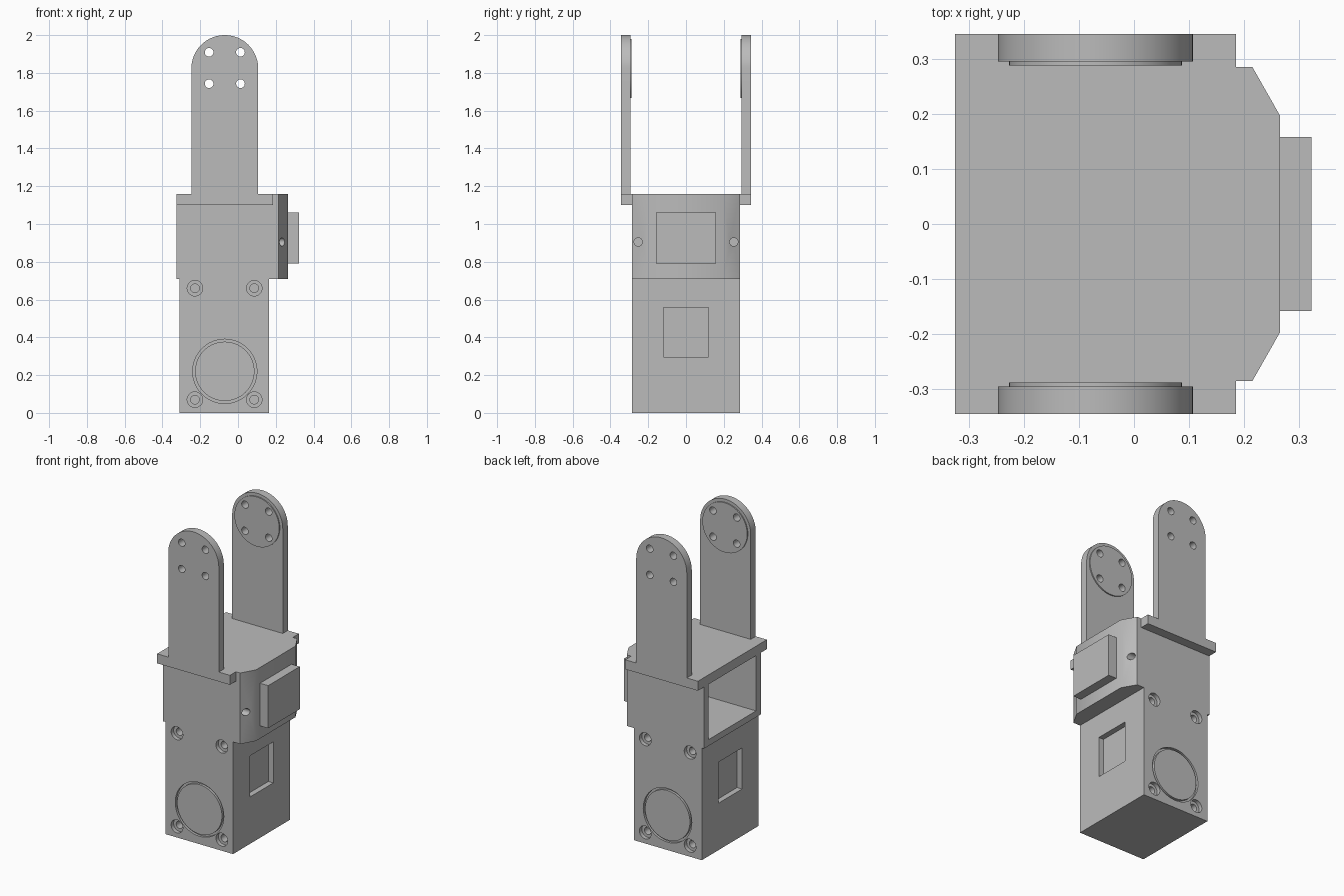
import bpy, bmesh, math
from mathutils import Matrix, Vector

old = bpy.data.objects.get("Cube")
if old:
    bpy.data.objects.remove(old, do_unlink=True)

grey = bpy.data.materials.new("plain_grey")
grey.use_nodes = True
grey.diffuse_color = (0.5, 0.5, 0.5, 1)
grey.node_tree.nodes["Principled BSDF"].inputs["Base Color"].default_value = (0.5, 0.5, 0.5, 1)


def finish(name, bm):
    bmesh.ops.recalc_face_normals(bm, faces=bm.faces)
    mesh = bpy.data.meshes.new(name)
    bm.to_mesh(mesh)
    bm.free()
    mesh.materials.append(grey)
    obj = bpy.data.objects.new(name, mesh)
    bpy.context.collection.objects.link(obj)
    return obj


def box(name, x, y, z):
    bm = bmesh.new()
    lo, hi = Vector((x[0], y[0], z[0])), Vector((x[1], y[1], z[1]))
    bmesh.ops.create_cube(bm, size=1, matrix=Matrix.Translation((lo + hi) / 2)
                          @ Matrix.Diagonal((*(hi - lo), 1)))
    return finish(name, bm)


def rod(name, centre, radius, length, axis="Y", sides=48):
    """Cylinder centred on a point, along the X or Y axis."""
    turn = Matrix.Rotation(math.pi / 2, 4, "X" if axis == "Y" else "Y")
    bm = bmesh.new()
    bmesh.ops.create_cone(bm, cap_ends=True, segments=sides, radius1=radius, radius2=radius,
                          depth=length, matrix=Matrix.Translation(centre) @ turn)
    return finish(name, bm)


def prism(name, points, offset):
    bm = bmesh.new()
    face = bm.faces.new([bm.verts.new(p) for p in points])
    ext = bmesh.ops.extrude_face_region(bm, geom=[face])["geom"]
    bmesh.ops.translate(bm, vec=offset, verts=[v for v in ext if isinstance(v, bmesh.types.BMVert)])
    return finish(name, bm)


def activate(obj):
    bpy.ops.object.select_all(action="DESELECT")
    obj.select_set(True)
    bpy.context.view_layer.objects.active = obj


def cut(obj, cutters):
    activate(obj)
    for c in cutters:
        mod = obj.modifiers.new("cut", "BOOLEAN")
        mod.operation, mod.solver, mod.object = "DIFFERENCE", "EXACT", c
        bpy.ops.object.modifier_apply(modifier=mod.name)
        bpy.data.objects.remove(c, do_unlink=True)


def smooth(obj):
    activate(obj)
    bpy.ops.object.shade_smooth_by_angle(angle=math.radians(30))


W = 0.285     # half depth of the housing
MID = -0.07   # x of the shaft axis

# Lower housing with side pockets, shaft ring and counterbored screw holes
lower = box("lower_housing", (-0.31, 0.165), (-W, W), (0, 0.71))
cutters = [box("pocket_cutter", x, (-0.118, 0.118), (0.297, 0.557))
           for x in ((0.13, 0.3), (-0.4, -0.275))]
for s in (-1, 1):
    for x in (-0.228, 0.086):
        for z in (0.07, 0.66):
            cutters.append(rod("bore_cutter", (x, s * W, z), 0.041, 0.05))
            cutters.append(rod("screw_cutter", (x, s * W, z), 0.023, 0.16, sides=24))
    ring = rod("ring_cutter", (MID, s * W, 0.22), 0.17, 0.03, sides=64)
    cut(ring, [rod("ring_core", (MID, s * W, 0.22), 0.157, 0.1, sides=64)])
    cutters.append(ring)
cut(lower, cutters)
smooth(lower)

# Upper housing with chamfered nose, open on the -x side
outline = [(-0.325, -W), (0.215, -W), (0.265, -0.197), (0.265, 0.197), (0.215, W), (-0.325, W)]
upper = prism("upper_housing", [(x, y, 0.71) for x, y in outline], (0, 0, 0.45))
cutters = [box("cavity_cutter", (-0.5, 0.15), (-0.237, 0.237), (0.75, 1.1))]
cutters += [rod("nose_hole_cutter", (0.23, s * 0.253, 0.905), 0.022, 0.12, "X", 24) for s in (-1, 1)]
cut(upper, cutters)
smooth(upper)

# Raised block on the nose
box("nose_block", (0.265, 0.322), (-0.158, 0.158), (0.79, 1.06))

# Fork: side flanges, round-ended arms and inner discs
R, TOP = 0.177, 1.823
arc = [(MID + R * math.cos(a), TOP + R * math.sin(a))
       for a in (math.pi * i / 40 for i in range(41))]
for s, side in ((-1, "front"), (1, "back")):
    box(side + "_flange", (-0.325, 0.185), sorted((s * W, s * 0.345)), (1.1, 1.16))
    profile = [(MID + R, 1.16)] + arc + [(MID - R, 1.16)]
    arm = prism(side + "_arm", [(x, s * 0.345, z) for x, z in profile], (0, -s * 0.05, 0))
    disc = rod(side + "_arm_disc", (MID, s * 0.292, TOP), 0.157, 0.008, sides=64)
    for part in (arm, disc):
        cut(part, [rod("hole_cutter", (MID + dx, s * 0.31, TOP + 0.003 + dz), 0.023, 0.2, sides=24)
                   for dx in (-0.083, 0.083) for dz in (-0.083, 0.083)])
        smooth(part)
